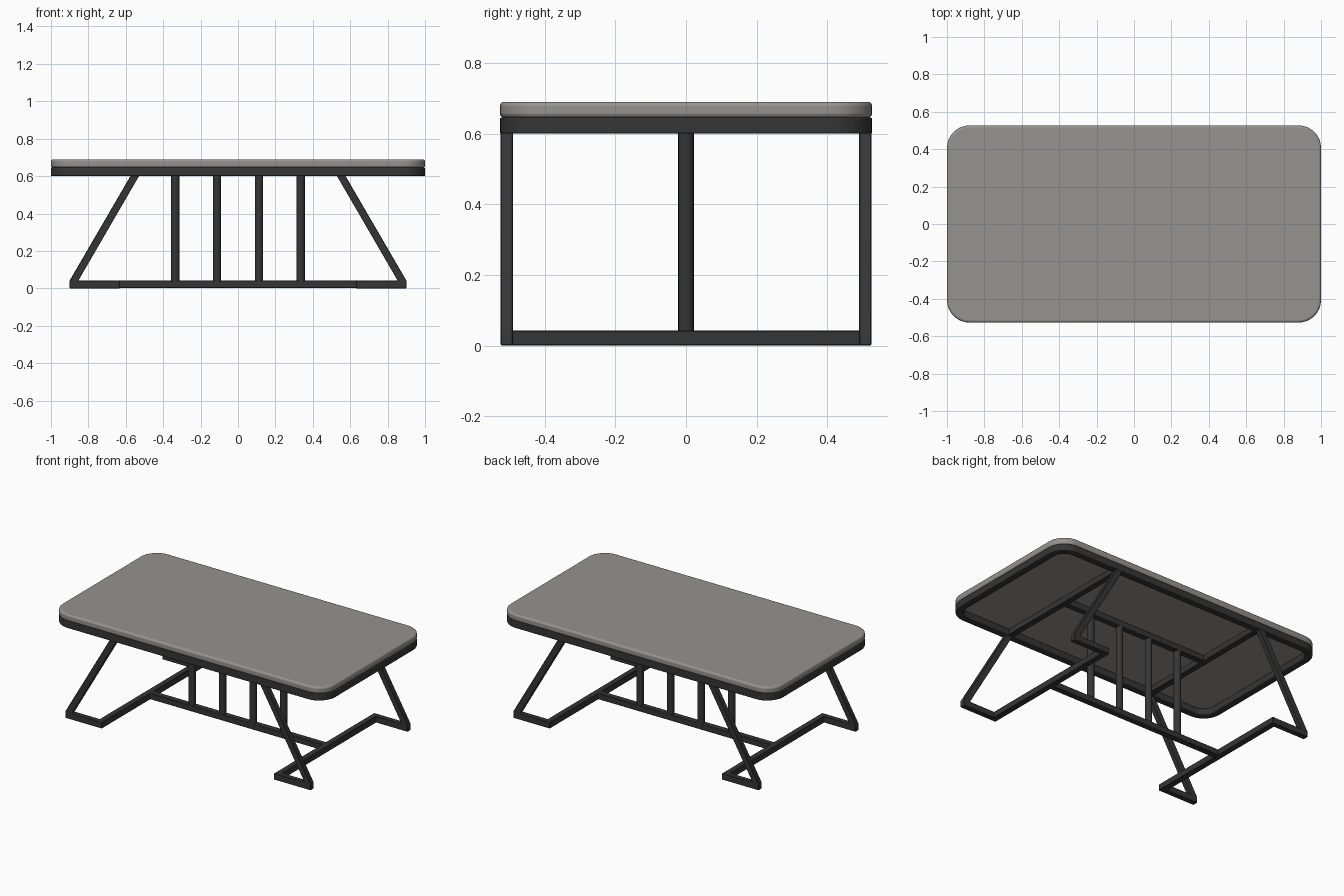
import bpy, bmesh, math

if "Cube" in bpy.data.objects:
    bpy.data.objects.remove(bpy.data.objects["Cube"], do_unlink=True)


def material(name, r, g, b):
    m = bpy.data.materials.new(name)
    m.use_nodes = True
    m.diffuse_color = (r, g, b, 1)
    m.node_tree.nodes["Principled BSDF"].inputs["Base Color"].default_value = (r, g, b, 1)
    return m


STONE = material("warm_grey_top", 0.30, 0.293, 0.28)
STEEL = material("charcoal_metal", 0.036, 0.036, 0.036)


def finish(name, bm, mat, bevel=0.0, segments=2):
    bmesh.ops.recalc_face_normals(bm, faces=bm.faces)
    mesh = bpy.data.meshes.new(name)
    bm.to_mesh(mesh)
    bm.free()
    mesh.materials.append(mat)
    ob = bpy.data.objects.new(name, mesh)
    bpy.context.scene.collection.objects.link(ob)
    if bevel:
        mod = ob.modifiers.new("soft_edges", 'BEVEL')
        mod.width, mod.segments = bevel, segments
        mod.limit_method, mod.angle_limit = 'ANGLE', math.radians(40)
    bpy.ops.object.select_all(action='DESELECT')
    ob.select_set(True)
    bpy.context.view_layer.objects.active = ob
    bpy.ops.object.shade_smooth_by_angle(angle=math.radians(35))
    return ob


def extrude(bm, points, vector):
    face = bm.faces.new([bm.verts.new(p) for p in points])
    new = bmesh.ops.extrude_face_region(bm, geom=[face])["geom"]
    bmesh.ops.translate(bm, vec=vector, verts=[v for v in new if isinstance(v, bmesh.types.BMVert)])


def box(name, x0, x1, y0, y1, z0, z1):
    bm = bmesh.new()
    extrude(bm, [(x0, y0, z0), (x1, y0, z0), (x1, y1, z0), (x0, y1, z0)], (0, 0, z1 - z0))
    return finish(name, bm, STEEL, 0.003, 1)


def cylinder(name, x, y, z0, z1, radius):
    bm = bmesh.new()
    bmesh.ops.create_cone(bm, cap_ends=True, segments=20, radius1=radius, radius2=radius, depth=z1 - z0)
    bmesh.ops.translate(bm, vec=(x, y, (z0 + z1) / 2), verts=bm.verts)
    return finish(name, bm, STEEL)


def rounded_rect(hx, hy, r, z, steps=8):
    pts = []
    for i, (sx, sy) in enumerate([(1, 1), (-1, 1), (-1, -1), (1, -1)]):
        for k in range(steps + 1):
            a = (i + k / steps) * math.pi / 2
            pts.append((sx * (hx - r) + r * math.cos(a), sy * (hy - r) + r * math.sin(a), z))
    return pts


# Table top slab
bm = bmesh.new()
extrude(bm, rounded_rect(1, 0.527, 0.12, 0.645), (0, 0, 0.045))
finish("table_top", bm, STONE, 0.012, 3)

# Rim frame beneath the slab: four stacked loops bridged into a ring
bm = bmesh.new()
loops = [[bm.verts.new(p) for p in rounded_rect(1 - i, 0.527 - i, 0.12 - i, z)]
         for i, z in [(0, 0.6), (0, 0.645), (0.045, 0.645), (0.045, 0.6)]]
count = len(loops[0])
for j in range(4):
    a, b = loops[j], loops[(j + 1) % 4]
    for k in range(count):
        n = (k + 1) % count
        bm.faces.new([a[k], a[n], b[n], b[k]])
finish("rim_frame", bm, STEEL, 0.004, 2)

# Bars that carry the slab, inside the rim
box("upper_spine", -0.54, 0.54, -0.02, 0.02, 0.604, 0.645)

for s, side in [(1, "left"), (-1, "right")]:
    box(side + "_upper_crossbar", *sorted((s * 0.52, s * 0.56)), -0.5, 0.5, 0.604, 0.645)
    box(side + "_floor_crossbar", *sorted((s * 0.63, s * 0.67)), -0.525, 0.525, 0, 0.042)
    for y in (-0.46, 0, 0.46):
        cylinder(side + "_bolt", s * 0.54, y, 0.6, 0.606, 0.014)
    for y0, end in [(-0.525, "front"), (0.49, "back")]:
        # Slanted leg and its short foot bar in one bent profile
        bm = bmesh.new()
        profile = [(0.65, 0), (0.9, 0), (0.9, 0.042), (0.573, 0.604),
                   (0.527, 0.604), (0.853, 0.042), (0.65, 0.042)]
        extrude(bm, [(s * x, y0, z) for x, z in profile], (0, 0.035, 0))
        finish(f"{end}_{side}_leg", bm, STEEL, 0.003, 1)

# Lower spine and the four round posts standing on it
box("lower_spine", -0.64, 0.64, -0.02, 0.02, 0.002, 0.042)
for x in (-0.335, -0.112, 0.112, 0.335):
    cylinder("post", x, 0, 0.04, 0.61, 0.022)
